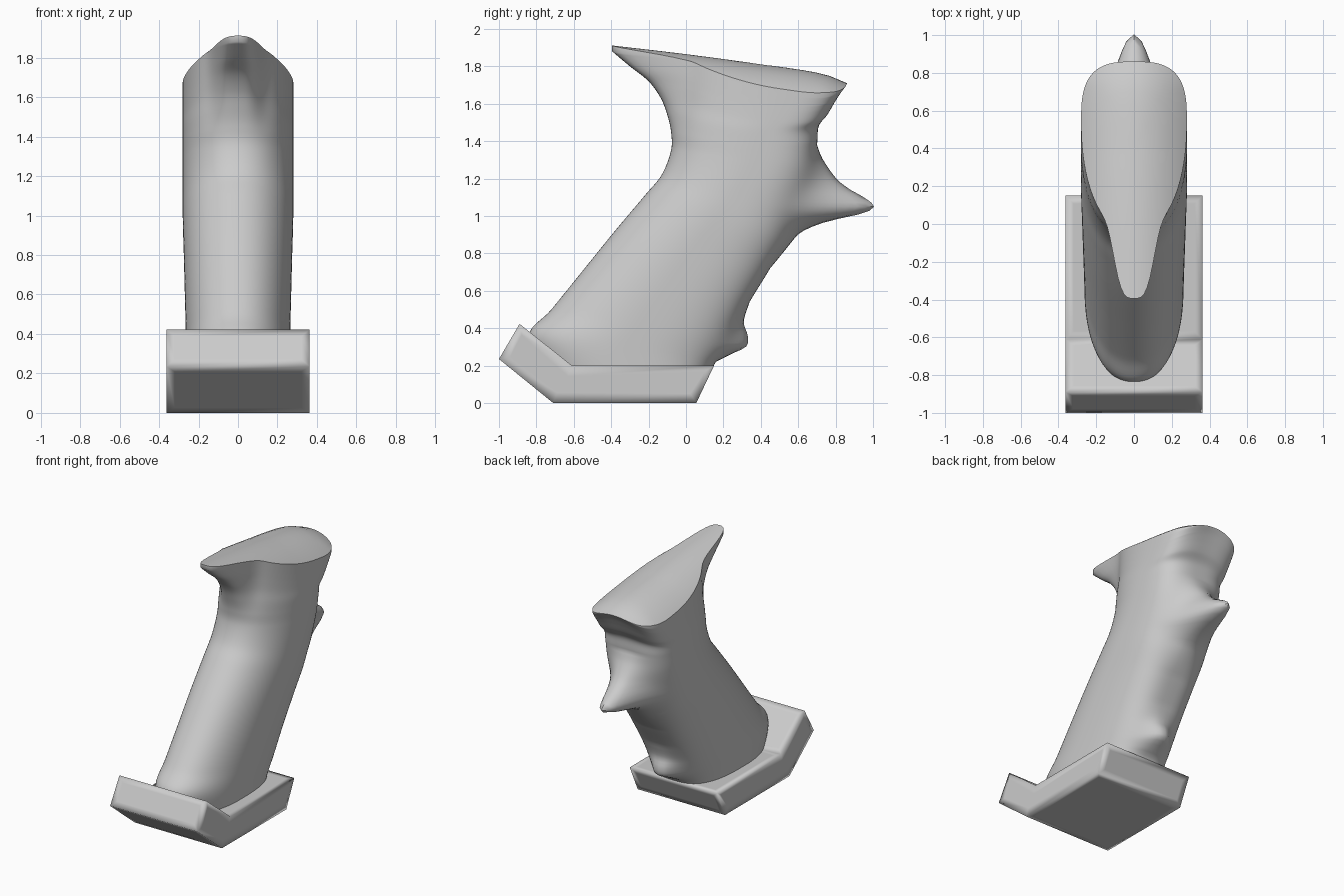
import bpy, bmesh, math

if "Cube" in bpy.data.objects:
    bpy.data.objects.remove(bpy.data.objects["Cube"])

grey = bpy.data.materials.new("grey")
grey.diffuse_color = (0.6, 0.6, 0.6, 1)
grey.use_nodes = True
grey.node_tree.nodes["Principled BSDF"].inputs["Base Color"].default_value = grey.diffuse_color


def curve(pts, u):
    """Smooth interpolation through rows (u, value, value...)."""
    u = max(pts[0][0], min(pts[-1][0], u))
    i = max(k for k in range(len(pts) - 1) if pts[k][0] <= u)
    a, b = pts[i], pts[i + 1]
    p, q = pts[max(i - 1, 0)], pts[min(i + 2, len(pts) - 1)]
    h = b[0] - a[0]
    t = (u - a[0]) / h
    out = []
    for j in range(1, len(a)):
        ma = (b[j] - p[j]) / (b[0] - p[0]) * h
        mb = (q[j] - a[j]) / (q[0] - a[0]) * h
        out.append((2*t**3 - 3*t*t + 1) * a[j] + (t**3 - 2*t*t + t) * ma
                   + (3*t*t - 2*t**3) * b[j] + (t**3 - t*t) * mb)
    return out


def finish(name, bm):
    bmesh.ops.recalc_face_normals(bm, faces=bm.faces)
    me = bpy.data.meshes.new(name)
    bm.to_mesh(me)
    bm.free()
    me.materials.append(grey)
    ob = bpy.data.objects.new(name, me)
    bpy.context.collection.objects.link(ob)
    return ob


# --- grip: lofted rings (front y, front z, back y, back z, half width, widest at, tail)
rows = [
    (-0.76, 0.15, 0.10, 0.12, 0.26, 0.50, 0),
    (-0.84, 0.36, 0.16, 0.22, 0.262, 0.50, 0),
    (-0.72, 0.50, 0.24, 0.36, 0.265, 0.50, 0),
    (-0.55, 0.71, 0.34, 0.54, 0.27, 0.50, 0),
    (-0.38, 0.92, 0.45, 0.72, 0.275, 0.50, 0),
    (-0.22, 1.11, 0.54, 0.88, 0.28, 0.52, 0),
    (-0.13, 1.22, 0.60, 1.05, 0.28, 0.55, 0),
    (-0.08, 1.35, 0.67, 1.22, 0.28, 0.58, 0),
    (-0.07, 1.45, 0.70, 1.38, 0.28, 0.60, 0.01),
    (-0.06, 1.54, 0.71, 1.48, 0.28, 0.62, 0.04),
    (-0.05, 1.63, 0.76, 1.55, 0.28, 0.64, 0.085),
    (-0.05, 1.72, 0.80, 1.62, 0.28, 0.65, 0.15),
    (-0.05, 1.80, 0.83, 1.67, 0.28, 0.65, 0.25),
    (-0.05, 1.88, 0.86, 1.71, 0.28, 0.65, 0.345),
]
rows = [(i,) + r for i, r in enumerate(rows)]
spur = [(0.72, 0), (0.88, 0.04), (0.92, 0.07), (0.97, 0.18), (1.015, 0.36), (1.05, 0.405),
        (1.10, 0.33), (1.14, 0.24), (1.20, 0.14), (1.30, 0.045), (1.38, 0)]
heel = [(0.22, 0), (0.27, 0.07), (0.30, 0.115), (0.36, 0.09), (0.43, 0.03), (0.54, 0)]
crown = [(-0.4, 1.912), (0, 1.865), (0.35, 1.818), (0.73, 1.76), (0.86, 1.71)]
N, SUB = 112, 8


def top_z(x, y):
    return curve(crown, y)[0] - 1.5 * x * x


def ring(u):
    yf, zf, yb, zb, w, c, tail = curve(rows, u)
    yc = yf + (yb - yf) * c
    dome = 1.5 * max(0, min(1, (zf - 1.35) / 0.45))
    pts = []
    for k in range(N):
        a = 2 * math.pi * k / N
        s, co = math.sin(a), math.cos(a)
        n = 3.0 if co > 0 else 2.15
        x = w * math.copysign(abs(s) ** (2 / n), s)
        d = abs(co) ** (2 / n)
        y = yc + d * (yb - yc) if co > 0 else yc - d * (yc - yf)
        z = zf + (zb - zf) * (y - yf) / (yb - yf) - dome * x * x
        if co > 0:
            y += curve(spur, zb)[0] * math.exp(-(x / 0.13) ** 2)
            y += curve(heel, zb)[0] * math.exp(-(x / 0.11) ** 2)
        else:
            y -= tail * math.exp(-(x / 0.115) ** 4)
        pts.append((x, y, z))
    return pts


bm = bmesh.new()
loops = [ring(i / SUB) for i in range((len(rows) - 1) * SUB + 1)]
rim = loops[-1]
# crown over the top, shrinking towards the middle
for s in (1, 0.97, 0.9, 0.8, 0.65, 0.5, 0.3, 0.1):
    loops.append([(x * s, 0.4 + (y - 0.4) * s, top_z(x * s, 0.4 + (y - 0.4) * s)) for x, y, z in rim])
vl = [[bm.verts.new(p) for p in lp] for lp in loops]
for a, b in zip(vl, vl[1:]):
    for k in range(N):
        m = (k + 1) % N
        bm.faces.new((a[k], a[m], b[m], b[k]))
bm.faces.new(vl[0])
bm.faces.new(vl[-1])
grip = finish("grip", bm)

# --- base plate: side profile extruded across, softened by inset faces
prof = [(-0.71, 0), (0.055, 0), (0.15, 0.2), (-0.61, 0.2), (-0.89, 0.423), (-1, 0.235)]
bm = bmesh.new()
f = bm.faces.new([bm.verts.new((-0.363, y, z)) for y, z in prof])
ext = bmesh.ops.extrude_face_region(bm, geom=[f])
bmesh.ops.translate(bm, vec=(0.726, 0, 0), verts=[v for v in ext["geom"] if isinstance(v, bmesh.types.BMVert)])
bmesh.ops.recalc_face_normals(bm, faces=bm.faces)
bmesh.ops.inset_individual(bm, faces=bm.faces[:], thickness=0.06)
base = finish("base_plate", bm)

for ob, ang in ((grip, 50), (base, 180)):
    bpy.ops.object.select_all(action='DESELECT')
    ob.select_set(True)
    bpy.context.view_layer.objects.active = ob
    bpy.ops.object.shade_smooth_by_angle(angle=math.radians(ang))
